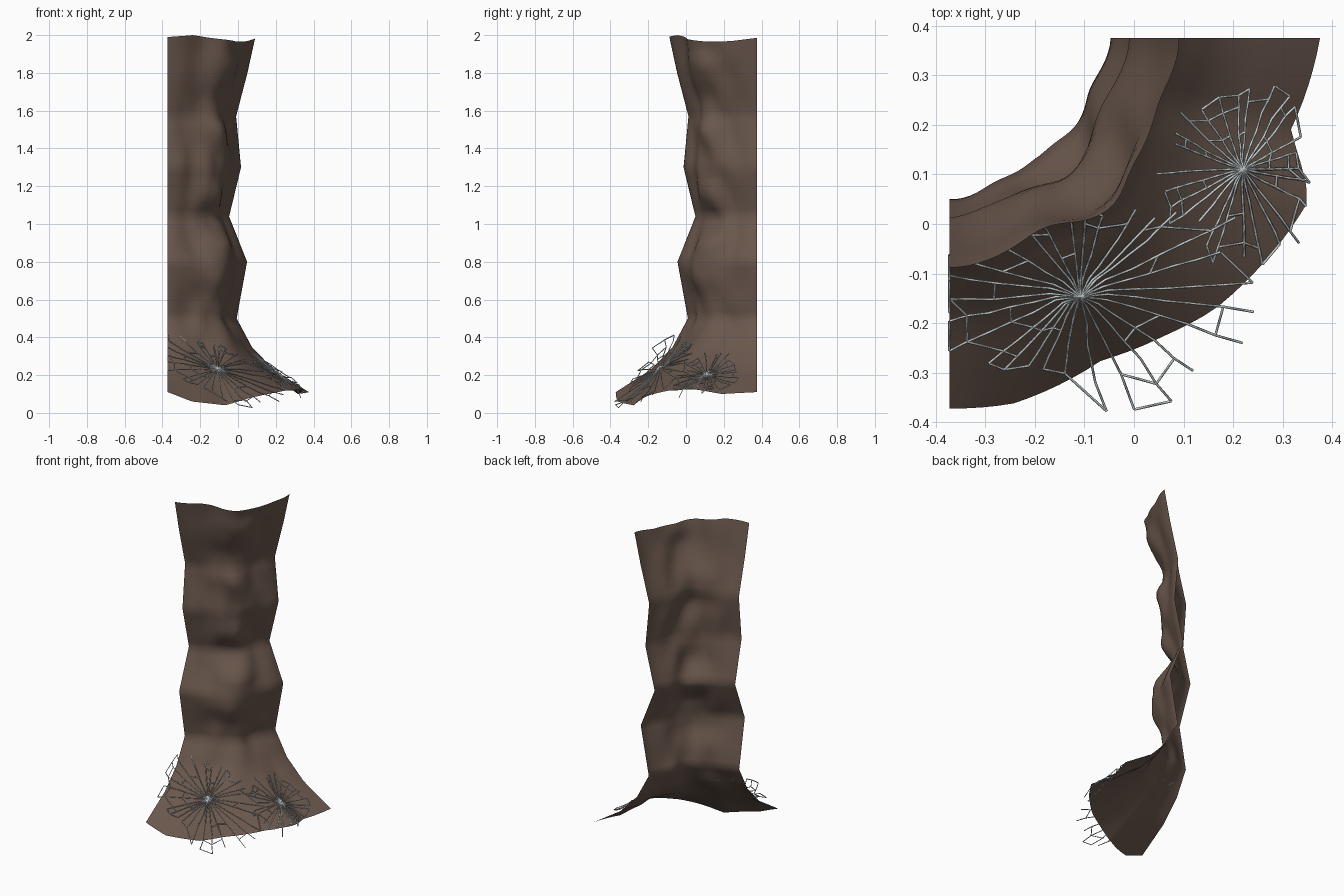
import bpy, bmesh, math, random
from mathutils import Vector, noise
from mathutils.bvhtree import BVHTree

random.seed(8)
if "Cube" in bpy.data.objects:
    bpy.data.objects.remove(bpy.data.objects["Cube"])


def material(name, colour):
    m = bpy.data.materials.new(name)
    m.use_nodes = True
    m.diffuse_color = (*colour, 1)
    m.node_tree.nodes["Principled BSDF"].inputs["Base Color"].default_value = (*colour, 1)
    return m


def interp(points, x):
    """Piecewise linear lookup; each point is (x, values...)."""
    for a, b in zip(points, points[1:]):
        if x <= b[0]:
            f = max(0, (x - a[0]) / (b[0] - a[0]))
            return [p + (q - p) * f for p, q in zip(a[1:], b[1:])]
    return list(points[-1][1:])


rock = material("brown rock", (0.14, 0.094, 0.072))
silk = material("pale silk", (0.62, 0.67, 0.68))

# Rock wall: a quarter turn of a rough column around one back corner
AXIS = Vector((-0.372, 0.375, 0))
# height, radius
PROFILE = [(0.11, 0.747), (0.23, 0.56), (0.35, 0.445), (0.5, 0.365), (0.8, 0.42),
           (1.04, 0.325), (1.3, 0.388), (1.57, 0.362), (1.8, 0.422), (1.98, 0.463)]
# turn, radius, height of the ragged bottom rim
RIM = [(0, 0.747, 0.11), (0.11, 0.748, 0.06), (0.28, 0.718, 0.04), (0.4, 0.74, 0.08),
       (0.49, 0.764, 0.1), (0.6, 0.778, 0.12), (0.73, 0.795, 0.125), (0.83, 0.712, 0.1),
       (1, 0.747, 0.11)]
# turn, height of the wavy top edge
TOP = [(0, 1.99), (0.2, 2.0), (0.4, 1.98), (0.6, 1.965), (0.8, 1.968), (1, 1.985)]
# turn, height, bulge of the ledges
LEDGES = [(0.55, 1.86, 0.03), (0.5, 1.5, 0.025), (0.42, 1.15, 0.025), (0.45, 1.03, -0.025),
          (0.55, 0.9, 0.035), (0.4, 0.72, 0.02), (0.5, 1.68, -0.015), (0.3, 0.25, 0.04)]


def wall_point(t, z):
    r = interp(PROFILE, z)[0]
    inner = math.sin(math.pi * t)
    low = max(0, (0.5 - z) / 0.39) ** 2
    rim_r, rim_z = interp(RIM, t)
    bump = noise.noise(Vector((t * 5, z * 6, 3))) * 0.025 * (1 - low)
    for lt, lz, amount in LEDGES:
        bump += amount * math.exp(-((t - lt) / 0.2) ** 2 - ((z - lz) / 0.07) ** 2)
    # the wall is flatter either side of its middle
    flat = 0.025 * math.sin(math.tau * t) ** 2 * (1 - low)
    r += low * (rim_r - 0.747) + bump * inner - flat
    height = z + low ** 2 * (rim_z - 0.11)
    height += max(0, (z - 1.8) / 0.18) * (interp(TOP, t)[0] - 1.98)
    a = (t - 1) * math.pi / 2
    return AXIS + Vector((r * math.cos(a), r * math.sin(a), height))


levels = []
for (z0, _), (z1, _) in zip(PROFILE, PROFILE[1:]):
    steps = max(3, round((z1 - z0) / 0.035))
    levels += [z0 + (z1 - z0) * i / steps for i in range(steps)]
levels.append(PROFILE[-1][0])

COLUMNS = 36
bm = bmesh.new()
rows = [[bm.verts.new(wall_point(i / COLUMNS, z)) for i in range(COLUMNS + 1)] for z in levels]
for low_row, high_row in zip(rows, rows[1:]):
    for i in range(COLUMNS):
        f = bm.faces.new((low_row[i], low_row[i + 1], high_row[i + 1], high_row[i]))
        f.smooth = True
bm.normal_update()
surface = BVHTree.FromBMesh(bm)
mesh = bpy.data.meshes.new("rock_wall")
bm.to_mesh(mesh)
bm.free()
mesh.materials.append(rock)
bpy.context.collection.objects.link(bpy.data.objects.new("rock_wall", mesh))


# Webs: irregular spokes joined by broken rings, loosely draped on the flared foot
def drape(p):
    hit, normal, _, dist = surface.find_nearest(p)
    offset = p - hit
    side = offset.dot(normal)
    if dist > 0.004 and abs(side) < 0.85 * dist:
        return p
    target = hit + normal * random.uniform(-0.002, 0.008)
    return p.lerp(target, 0.5 if side > 0 else 0.93)


def web(name, centre, reach, spokes):
    centre = Vector(centre)
    out = centre - AXIS
    out.z = 0
    out.normalize()
    side = Vector((-out.y, out.x, 0))
    up = (-out * 0.78 + Vector((0, 0, 0.62))).normalized()
    curve = bpy.data.curves.new(name, "CURVE")
    curve.dimensions = "3D"
    curve.bevel_depth = 0.0025
    curve.bevel_resolution = 0

    def strand(points):
        s = curve.splines.new("POLY")
        s.points.add(len(points) - 1)
        for target, p in zip(s.points, points):
            target.co = (*p, 1)

    lines = []
    for i in range(spokes):
        a = (i + random.uniform(-0.3, 0.3)) * math.tau / spokes
        length = interp(reach, a % math.tau)[0] * random.uniform(0.7, 1.0)
        direction = side * math.cos(a) + up * math.sin(a)
        line = [centre]
        for k in range(1, 7):
            p = drape(centre + direction * length * k / 6)
            p.x = min(0.365, max(AXIS.x, p.x))
            p.z = max(0.004, p.z)
            line.append(p)
        lines.append(line)
        strand(line)
    for i, line in enumerate(lines):
        following = lines[(i + 1) % spokes]
        for k in (3, 5, 6):
            if random.random() < 0.5:
                strand([line[k], following[k]])
    curve.materials.append(silk)
    bpy.context.collection.objects.link(bpy.data.objects.new(name, curve))


# angle, length of the spokes around each web
web("large_web", (-0.108, -0.147, 0.243),
    [(0, 0.36), (0.8, 0.22), (1.6, 0.24), (2.2, 0.46), (3.1, 0.31), (4.0, 0.24),
     (4.8, 0.34), (5.1, 0.42), (5.6, 0.4), (6.3, 0.36)], 28)
web("small_web", (0.22, 0.11, 0.21),
    [(0, 0.2), (1.6, 0.23), (3.1, 0.19), (4.2, 0.26), (5, 0.18), (6.3, 0.2)], 26)
